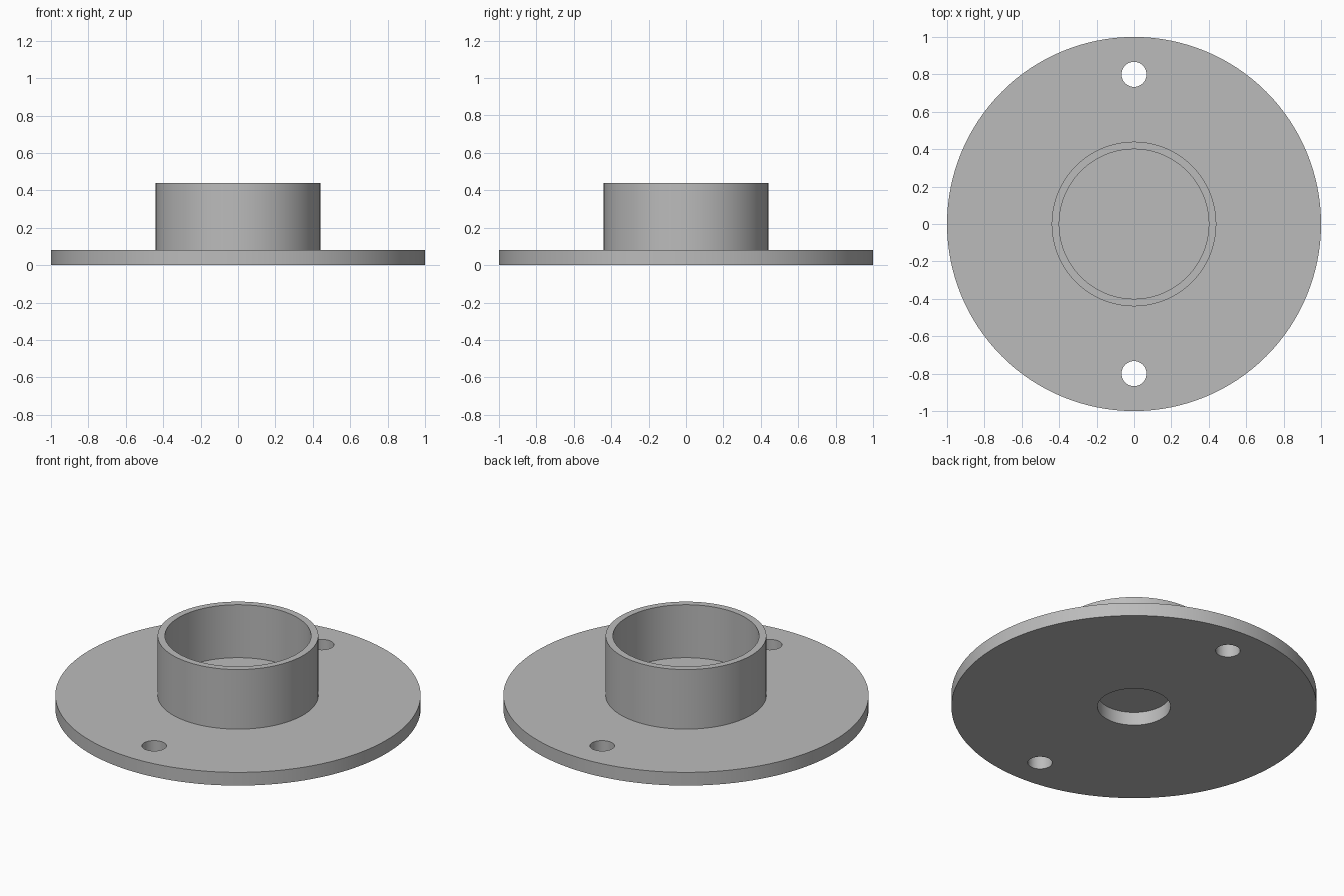
import bpy, bmesh, math

cube = bpy.data.objects.get("Cube")
if cube:
    bpy.data.objects.remove(cube, do_unlink=True)

SEGMENTS = 128
PLATE_TOP = 0.08
CUP_TOP = 0.44

grey = bpy.data.materials.new("plain grey")
grey.use_nodes = True
colour = (0.5, 0.5, 0.5, 1)
grey.diffuse_color = colour
grey.node_tree.nodes["Principled BSDF"].inputs["Base Color"].default_value = colour


def lathe(name, profile):
    """Spin a radius/height profile around the z axis into a closed solid."""
    bm = bmesh.new()
    verts = [bm.verts.new((r, 0, z)) for r, z in profile]
    edges = [bm.edges.new(pair) for pair in zip(verts, verts[1:])]
    bmesh.ops.spin(bm, geom=verts + edges, cent=(0, 0, 0), axis=(0, 0, 1),
                   angle=math.tau, steps=SEGMENTS, use_merge=True)
    bmesh.ops.remove_doubles(bm, verts=bm.verts, dist=0.0001)
    bmesh.ops.recalc_face_normals(bm, faces=bm.faces)
    mesh = bpy.data.meshes.new(name)
    bm.to_mesh(mesh)
    bm.free()
    mesh.materials.append(grey)
    obj = bpy.data.objects.new(name, mesh)
    bpy.context.collection.objects.link(obj)
    return obj


# Round plate with a blind centre recess below and an open cup on top
flange = lathe("flange_with_cup", [
    (0, PLATE_TOP), (0.2, PLATE_TOP), (0.2, 0),
    (1, 0), (1, PLATE_TOP),
    (0.44, PLATE_TOP), (0.44, CUP_TOP),
    (0.4, CUP_TOP), (0.4, 0.12), (0, 0.12),
])

# Two bolt holes through the plate, front and back
for side in (-1, 1):
    bpy.ops.mesh.primitive_cylinder_add(vertices=64, radius=0.067, depth=0.3,
                                        location=(0, 0.8 * side, 0.04))
    cutter = bpy.context.object
    cutter.name = "bolt_hole_cutter"
    cutter.hide_render = True
    cutter.data.materials.append(grey)
    cut = flange.modifiers.new("bolt_hole", "BOOLEAN")
    cut.operation = "DIFFERENCE"
    cut.solver = "EXACT"
    cut.object = cutter
    bpy.context.view_layer.objects.active = flange
    bpy.ops.object.modifier_apply(modifier=cut.name)
    bpy.data.objects.remove(cutter, do_unlink=True)

# Smooth round walls, sharp rims
bpy.ops.object.select_all(action="DESELECT")
flange.select_set(True)
bpy.context.view_layer.objects.active = flange
bpy.ops.object.shade_smooth_by_angle(angle=math.radians(30))
